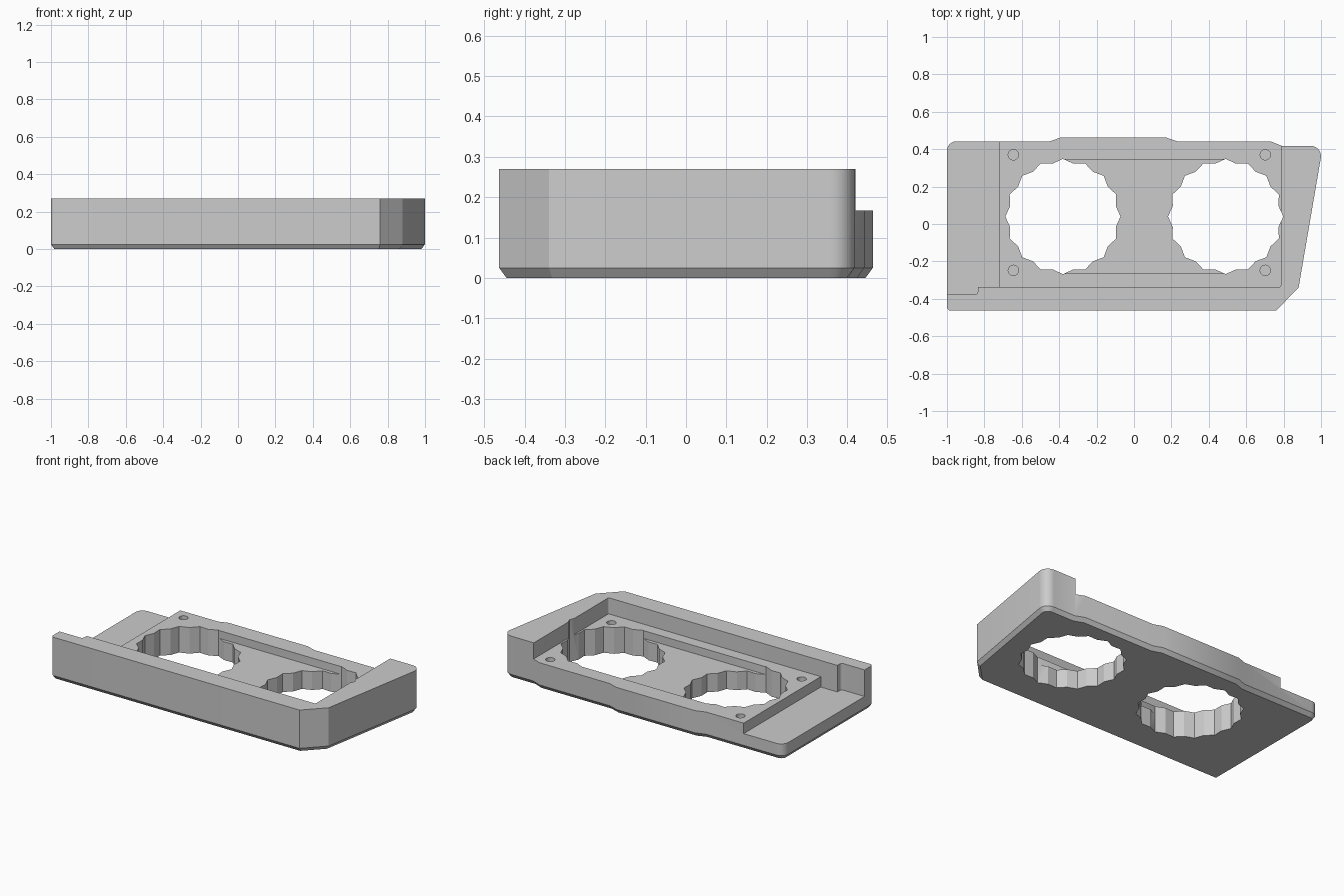
import bpy, bmesh, math
from mathutils import Vector

cube = bpy.data.objects.get("Cube")
if cube:
    bpy.data.objects.remove(cube, do_unlink=True)

grey = bpy.data.materials.new("plain grey")
grey.use_nodes = True
grey.diffuse_color = (0.6, 0.6, 0.6, 1)
grey.node_tree.nodes["Principled BSDF"].inputs["Base Color"].default_value = (0.6, 0.6, 0.6, 1)

TOP, DECK, LOW, RECESS = 0.27, 0.167, 0.10, 0.117


def rounded(corners, steps=6):
    """Outline from (x, y, radius) corners, with arcs where radius > 0."""
    out = []
    for i, (x, y, r) in enumerate(corners):
        p = Vector((x, y))
        if r == 0:
            out.append(p)
            continue
        a = (Vector(corners[i - 1][:2]) - p).normalized()
        b = (Vector(corners[(i + 1) % len(corners)][:2]) - p).normalized()
        half = a.angle(b) / 2
        centre = p + (a + b).normalized() * r / math.sin(half)
        start = p + a * r / math.tan(half) - centre
        end = p + b * r / math.tan(half) - centre
        turn = math.atan2(start.x * end.y - start.y * end.x, start.dot(end))
        for k in range(steps + 1):
            t = turn * k / steps
            c, s = math.cos(t), math.sin(t)
            out.append(centre + Vector((start.x * c - start.y * s, start.x * s + start.y * c)))
    return out


def inset(outline, d):
    """Counter-clockwise outline moved inwards by d with mitred corners."""
    out = []
    for i, p in enumerate(outline):
        e1 = (p - outline[i - 1]).normalized()
        e2 = (outline[(i + 1) % len(outline)] - p).normalized()
        n1, n2 = Vector((-e1.y, e1.x)), Vector((-e2.y, e2.x))
        out.append(p + (n1 + n2) * d / (1 + n1.dot(n2)))
    return out


def loft(name, layers):
    """Closed solid through stacked (outline, z) layers, bottom to top."""
    bm = bmesh.new()
    rings = [[bm.verts.new((x, y, z)) for x, y in outline] for outline, z in layers]
    bm.faces.new(rings[0][::-1])
    bm.faces.new(rings[-1])
    for low, high in zip(rings, rings[1:]):
        for i in range(len(low)):
            bm.faces.new((low[i - 1], low[i], high[i], high[i - 1]))
    bm.normal_update()
    mesh = bpy.data.meshes.new(name)
    bm.to_mesh(mesh)
    bm.free()
    mesh.materials.append(grey)
    obj = bpy.data.objects.new(name, mesh)
    bpy.context.collection.objects.link(obj)
    return obj


def ring(cx, cy, radii, count):
    return [(cx + radii[i % len(radii)] * math.cos(math.tau * i / count),
             cy + radii[i % len(radii)] * math.sin(math.tau * i / count)) for i in range(count)]


# Solid body with tapered end, stepped back edge and chamfered base
plan = rounded([
    (-1, -0.463, 0.02), (0.76, -0.463, 0), (0.88, -0.34, 0), (1.01, 0.418, 0.055),
    (0.79, 0.418, 0), (0.73, 0.442, 0), (0.23, 0.442, 0), (0.17, 0.463, 0),
    (-0.39, 0.463, 0), (-0.45, 0.442, 0), (-1, 0.442, 0.05)])
body = loft("housing_tray", [(inset(plan, 0.018), 0), (plan, 0.025), (plan, TOP)])

cutters = []


def cutter(name, outline, z0, z1):
    obj = loft(name, [(outline, z0), (outline, z1)])
    obj.hide_render = True
    cutters.append(obj)


# Open deck behind the front wall, and the lower end shelf
cutter("deck_cutter", rounded([(-1.2, -0.338, 0), (0.785, -0.338, 0.012),
                               (0.785, 0.6, 0), (-1.2, 0.6, 0)]), DECK, 0.5)
cutter("shelf_cutter", rounded([(-1.2, -0.378, 0), (-0.835, -0.378, 0.018), (-0.835, -0.338, 0),
                                (-0.718, -0.338, 0), (-0.718, 0.6, 0), (-1.2, 0.6, 0)]), LOW, 0.5)

# Shallow recess joining the two openings
cutter("recess_cutter", [(-0.38, -0.265), (0.49, -0.265), (0.49, 0.345), (-0.38, 0.345)],
       RECESS, 0.22)

# Fluted openings through the deck
for x in (-0.38, 0.49):
    cutter("opening_cutter", ring(x, 0.04, (0.308, 0.288), 32), -0.2, 0.5)

# Blind screw holes at the deck corners
for x in (-0.645, 0.702):
    for y in (-0.248, 0.37):
        cutter("screw_hole_cutter", ring(x, y, (0.028,), 16), 0.11, 0.22)

bpy.context.view_layer.objects.active = body
for c in cutters:
    mod = body.modifiers.new(c.name, 'BOOLEAN')
    mod.operation = 'DIFFERENCE'
    mod.solver = 'EXACT'
    mod.object = c
    bpy.ops.object.modifier_apply(modifier=mod.name)
    bpy.data.objects.remove(c, do_unlink=True)

# Smooth arcs, crisp edges elsewhere
bpy.ops.object.select_all(action='DESELECT')
body.select_set(True)
bpy.ops.object.shade_smooth_by_angle(angle=math.radians(25))
